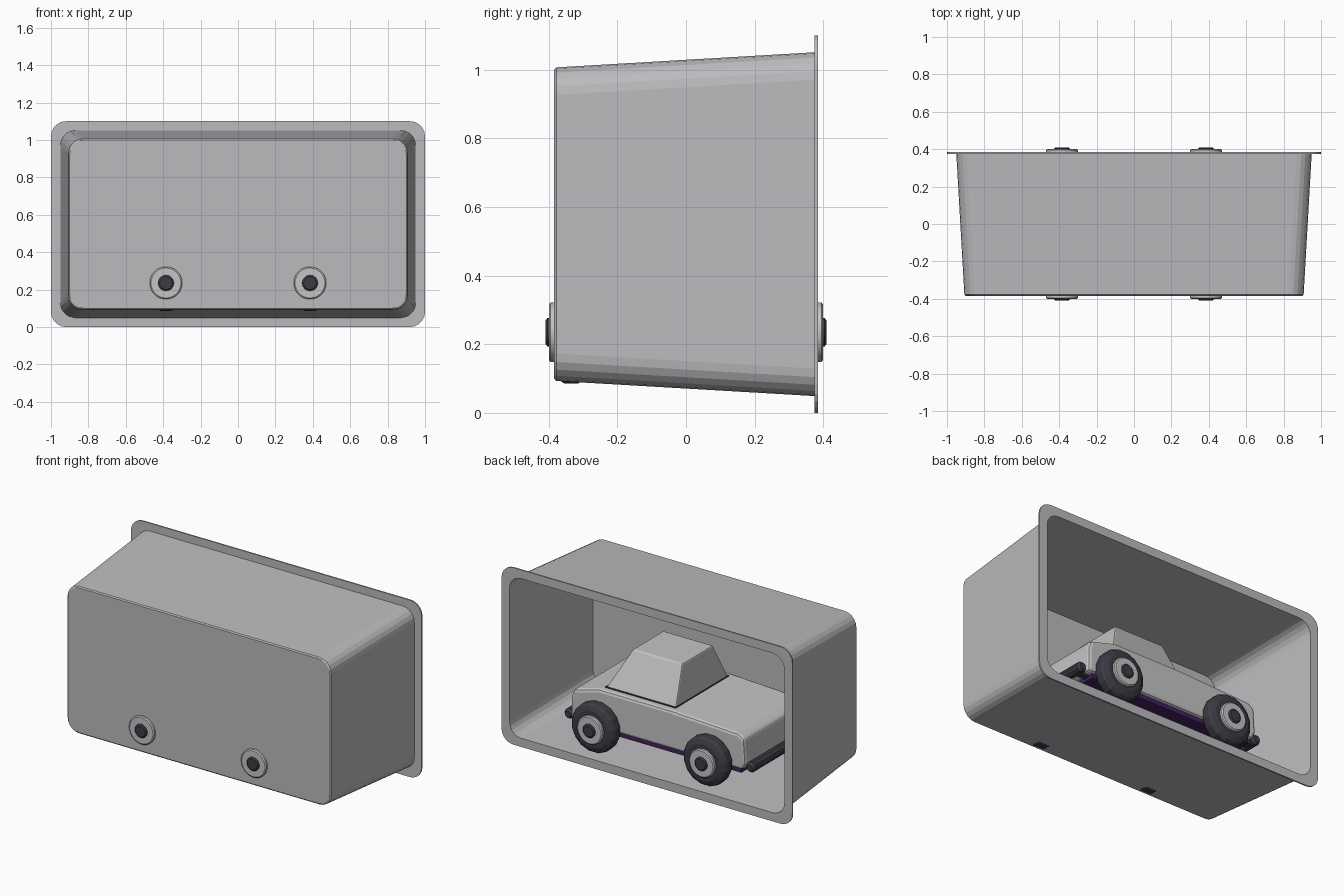
import bpy, bmesh, math
from mathutils import Matrix

if "Cube" in bpy.data.objects:
    bpy.data.objects.remove(bpy.data.objects["Cube"])


def material(name, rgb):
    m = bpy.data.materials.new(name)
    m.diffuse_color = (*rgb, 1)
    m.use_nodes = True
    m.node_tree.nodes["Principled BSDF"].inputs["Base Color"].default_value = m.diffuse_color
    return m


GREY = material("box grey", (0.50, 0.50, 0.52))
SILVER = material("body silver", (0.56, 0.56, 0.56))
DARK = material("rubber black", (0.045, 0.045, 0.06))
PURPLE = material("chassis purple", (0.055, 0.015, 0.11))


def finish(name, bm, mat, bevel=0, smooth=None):
    bmesh.ops.recalc_face_normals(bm, faces=bm.faces)
    me = bpy.data.meshes.new(name)
    bm.to_mesh(me)
    bm.free()
    me.materials.append(mat)
    ob = bpy.data.objects.new(name, me)
    bpy.context.collection.objects.link(ob)
    if bevel:
        b = ob.modifiers.new("bevel", "BEVEL")
        b.width, b.segments = bevel, 2
    if smooth:
        bpy.ops.object.select_all(action="DESELECT")
        ob.select_set(True)
        bpy.context.view_layer.objects.active = ob
        bpy.ops.object.shade_smooth_by_angle(angle=math.radians(smooth))
    return ob


def loft(name, loops, mat, **kw):
    """Skin a list of point loops and close both ends."""
    bm = bmesh.new()
    rings = [[bm.verts.new(p) for p in loop] for loop in loops]
    n = len(rings[0])
    for a, b in zip(rings, rings[1:]):
        for i in range(n):
            j = (i + 1) % n
            bm.faces.new((a[i], a[j], b[j], b[i]))
    bm.faces.new(rings[0])
    bm.faces.new(rings[-1])
    return finish(name, bm, mat, **kw)


def rounded_rect(hx, hz, y, r=0.08, seg=5):
    pts = []
    for k, (sx, sz) in enumerate(((1, 1), (-1, 1), (-1, -1), (1, -1))):
        for i in range(seg + 1):
            a = math.pi / 2 * (k + i / seg)
            pts.append((sx * (hx - r) + r * math.cos(a), y,
                        0.55 + sz * (hz - r) + r * math.sin(a)))
    return pts


def disc_stack(name, x, z, rings, sides, mat, **kw):
    """Lathe around the y axis from (y, radius) pairs."""
    loops = []
    for y, r in rings:
        loops.append([(x + r * math.sin(2 * math.pi * (i + 0.5) / sides), y,
                       z + r * math.cos(2 * math.pi * (i + 0.5) / sides))
                      for i in range(sides)])
    return loft(name, loops, mat, **kw)


def box(name, size, loc, mat, **kw):
    bm = bmesh.new()
    bmesh.ops.create_cube(bm, size=1, matrix=Matrix.Translation(loc) @ Matrix.Diagonal((*size, 1)))
    return finish(name, bm, mat, **kw)


# Tapered display box with a flange around its open back
loft("display_box", [
    rounded_rect(0.900, 0.450, -0.384, 0.078),
    rounded_rect(0.907, 0.457, -0.378),
    rounded_rect(0.950, 0.501, 0.375),
    rounded_rect(1.000, 0.550, 0.375),
    rounded_rect(1.000, 0.550, 0.384),
    rounded_rect(0.945, 0.496, 0.384),
    rounded_rect(0.902, 0.452, -0.376),
], GREY)

# Car body: side profile extruded across the width
profile = [(-0.60, 0.215), (-0.62, 0.26), (-0.61, 0.41), (-0.57, 0.435), (-0.10, 0.455),
           (0.39, 0.455), (0.56, 0.41), (0.58, 0.36), (0.58, 0.215)]
loft("car_body", [[(x, y, z) for x, z in profile] for y in (-0.305, 0.305)],
     SILVER, bevel=0.018)

# Cabin: tapered block
def rect(x0, x1, hy, z):
    return [(x0, -hy, z), (x1, -hy, z), (x1, hy, z), (x0, hy, z)]


loft("cabin", [rect(-0.11, 0.37, 0.26, 0.45), rect(-0.08, 0.26, 0.15, 0.68)],
     SILVER, bevel=0.008)

# Chassis plate and trim line under the cabin
box("chassis", (1.12, 0.57, 0.03), (-0.02, 0, 0.203), PURPLE)
box("cabin_trim", (0.484, 0.524, 0.006), (0.13, 0, 0.457), PURPLE)

# Bumpers, with one bracket at each end
for x, end in ((-0.64, "front"), (0.61, "rear")):
    disc_stack(end + "_bumper", x, 0.235,
               [(-0.29, 0.02), (-0.275, 0.032), (0.275, 0.032), (0.29, 0.02)], 10, DARK, smooth=30)
    for s in (-1, 1):
        box(end + "_bumper_bracket", (0.09, 0.04, 0.03), (x * 0.94, s * 0.24, 0.22), DARK)

# Axles and wheels
for x, end in ((-0.385, "front"), (0.385, "rear")):
    disc_stack(end + "_axle", x, 0.235, [(-0.33, 0.03), (0.33, 0.03)], 12, DARK)
    for s in (-1, 1):
        disc_stack(end + "_tyre", x, 0.235,
                   [(s * y, r) for y, r in ((0.28, 0.115), (0.30, 0.145), (0.315, 0.152),
                                            (0.355, 0.152), (0.370, 0.142), (0.381, 0.115))],
                   16, DARK)
        disc_stack(end + "_hub", x, 0.235,
                   [(s * y, r) for y, r in ((0.36, 0.087), (0.395, 0.087), (0.400, 0.080))],
                   32, SILVER, smooth=30)
        disc_stack(end + "_hub_cap", x, 0.235,
                   [(s * y, r) for y, r in ((0.38, 0.042), (0.404, 0.042), (0.410, 0.034))],
                   24, DARK, smooth=30)
